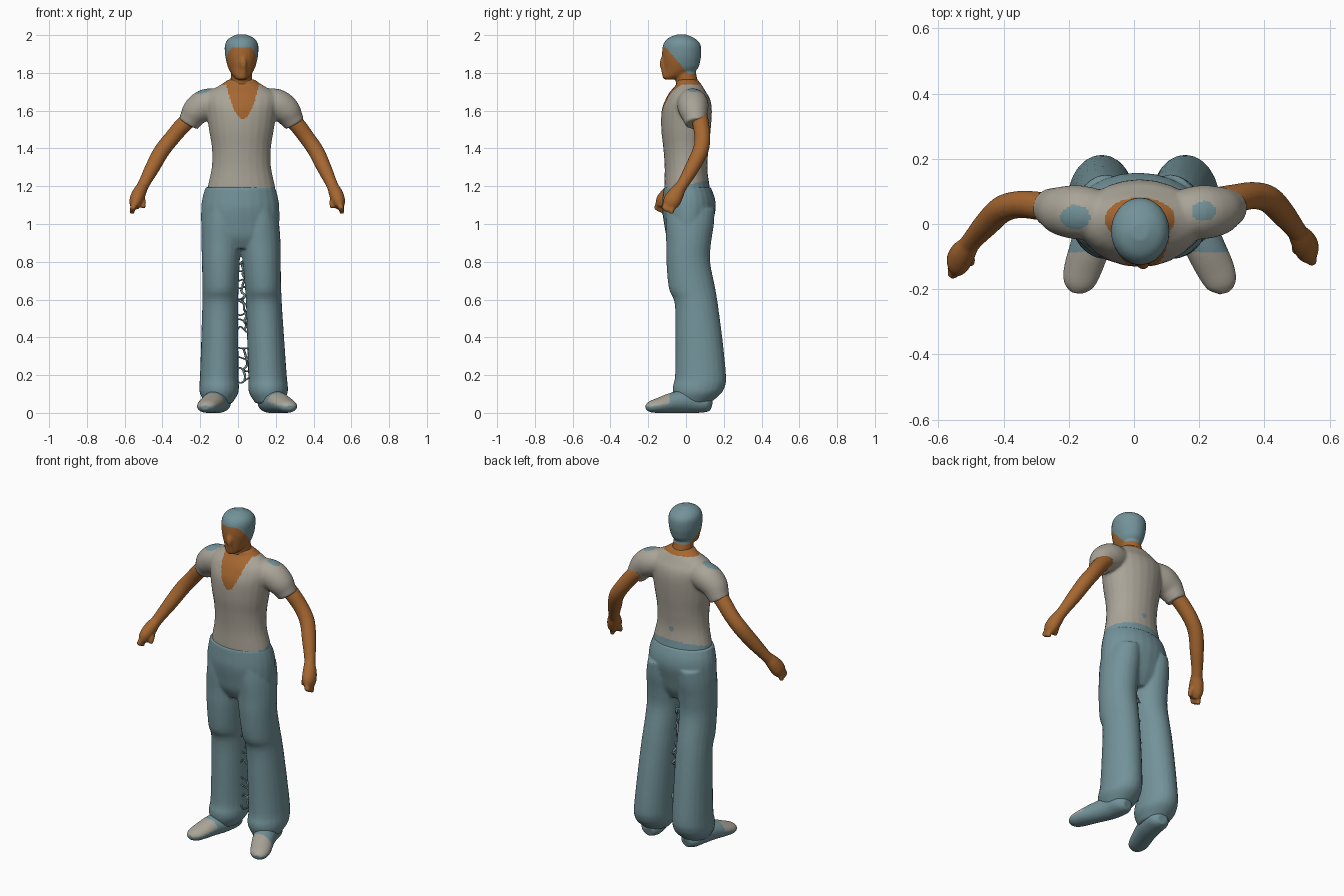
import bpy, bmesh, math, random
from mathutils import Vector

if "Cube" in bpy.data.objects:
    bpy.data.objects.remove(bpy.data.objects["Cube"])

X, Y, Z = Vector((1, 0, 0)), Vector((0, 1, 0)), Vector((0, 0, 1))
MID = 0.018  # body centre line


def material(name, color):
    m = bpy.data.materials.new(name)
    m.use_nodes = True
    m.diffuse_color = (*color, 1)
    m.node_tree.nodes["Principled BSDF"].inputs["Base Color"].default_value = (*color, 1)
    return m


MATS = [material("dusty_blue", (0.17, 0.29, 0.32)),
        material("warm_grey", (0.40, 0.37, 0.31)),
        material("skin_brown", (0.38, 0.135, 0.03))]
BLUE, GREY, SKIN = range(3)


def spline(rows, steps=4):
    """Catmull-Rom interpolation of cross-section rows."""
    out = []
    for i in range(len(rows) - 1):
        a, b, c, d = (rows[min(max(i + k, 0), len(rows) - 1)] for k in (-1, 0, 1, 2))
        for s in range(steps):
            t = s / steps
            out.append([q + 0.5 * t * (r - p + t * (2 * p - 5 * q + 4 * r - w + t * (3 * (q - r) + w - p)))
                        for p, q, r, w in zip(a, b, c, d)])
    return out + [list(rows[-1])]


def loft(bm, rows, ref=Y, axis=None, sides=24):
    """Closed tube through rows of x, y, z, half width, half depth."""
    rows = spline([r if len(r) == 5 else (*r, r[3]) for r in rows])
    pts = [Vector(r[:3]) for r in rows]
    rings = []
    for i, r in enumerate(rows):
        t = axis or (pts[min(i + 1, len(pts) - 1)] - pts[max(i - 1, 0)]).normalized()
        u = ref.cross(t).normalized()
        v = t.cross(u)
        rings.append([bm.verts.new(pts[i] + u * r[3] * math.cos(a) + v * r[4] * math.sin(a))
                      for a in (2 * math.pi * k / sides for k in range(sides))])
    for lo, hi in zip(rings, rings[1:]):
        for k in range(sides):
            j = (k + 1) % sides
            bm.faces.new((lo[k], lo[j], hi[j], hi[k]))
    bm.faces.new(rings[0][::-1])
    bm.faces.new(rings[-1])


def part(name, bm, rule, voxel=0.008, smooth=4):
    """Fuse the tubes into one smooth skin, then colour faces by rule."""
    bmesh.ops.recalc_face_normals(bm, faces=bm.faces)
    mesh = bpy.data.meshes.new(name)
    bm.to_mesh(mesh)
    bm.free()
    ob = bpy.data.objects.new(name, mesh)
    bpy.context.collection.objects.link(ob)
    if voxel:
        mod = ob.modifiers.new("fuse", "REMESH")
        mod.mode, mod.voxel_size = "VOXEL", voxel
        mod = ob.modifiers.new("soften", "SMOOTH")
        mod.factor, mod.iterations = 0.5, smooth
        bpy.context.view_layer.update()
        done = ob.evaluated_get(bpy.context.evaluated_depsgraph_get())
        mesh = bpy.data.meshes.new_from_object(done)
        ob.modifiers.clear()
        ob.data = mesh
    for v in mesh.vertices:
        v.co.z = max(v.co.z, 0)
    mesh.materials.clear()
    for m in MATS:
        mesh.materials.append(m)
    for p in mesh.polygons:
        p.use_smooth = True
        p.material_index = rule(p.center, p.normal)
    return ob


# Shirt: torso plus two short sleeves
bm = bmesh.new()
loft(bm, [(MID, cy, z, rx, ry) for z, cy, rx, ry in (
    (1.15, .01, .185, .125), (1.2, .005, .178, .12), (1.3, 0, .157, .113), (1.4, 0, .156, .12),
    (1.5, 0, .172, .131), (1.6, .004, .187, .133), (1.66, .01, .195, .118),
    (1.7, .01, .17, .095), (1.74, .015, .105, .066), (1.765, .005, .07, .055))], axis=Z)
for s in (-1, 1):
    loft(bm, [(MID + s * x, y, z, r) for x, y, z, r in (
        (.09, .025, 1.645, .07), (.18, .035, 1.634, .083), (.235, .04, 1.6, .077),
        (.264, .048, 1.56, .064), (.282, .052, 1.53, .056))])


def shirt_rule(c, n):
    if c.z < 1.205 + 0.25 * c.y:
        return BLUE
    if c.z > 1.738:
        return SKIN
    if c.y < 0 and c.z > 1.555 and abs(c.x - 0.025) < 0.09 * math.sqrt((c.z - 1.555) / 0.2):
        return SKIN  # open neckline
    for px, py, size in ((-.18, .02, .046), (.215, .04, .038)):  # shoulder patches
        if n.z > 0.3 and ((c.x - px) / size) ** 2 + ((c.y - py) / size / 0.8) ** 2 < 1:
            return BLUE
    if c.y > 0 and math.hypot(c.x - 0.02, c.z - 1.3) < 0.016:  # spot on the back
        return BLUE
    return GREY


part("shirt", bm, shirt_rule)

# Trousers: pelvis plus two flared legs
bm = bmesh.new()
loft(bm, [(.012, cy, z, rx, ry) for z, cy, rx, ry in (
    (.87, .01, .14, .08), (.93, .01, .195, .112), (1.0, .012, .207, .128),
    (1.08, .015, .207, .142), (1.14, .014, .2, .138), (1.195, .006, .184, .125))], axis=Z)
for s, top, bottom in ((-1, -.088, -.102), (1, .116, .166)):
    loft(bm, [(bottom + (top - bottom) * z, cy, z, rx, ry) for z, cy, rx, ry in (
        (.05, .04, .07, .085), (.1, .058, .1, .125), (.14, .068, .105, .138), (.2, .077, .102, .135),
        (.4, .068, .098, .124), (.58, .054, .095, .114), (.66, .032, .096, .123),
        (.8, .012, .1, .116), (.9, .014, .104, .119), (1.0, .02, .102, .128),
        (1.08, .024, .09, .128))], axis=Z)
part("trousers", bm, lambda c, n: BLUE)

# Shoes, splayed outward
for name, heel, splay in (("right_shoe", -.098, -.075), ("left_shoe", .163, .11)):
    bm = bmesh.new()
    loft(bm, [(heel + splay * f, y, z, w, h) for f, y, z, w, h in (
        (-.05, .135, .04, .03, .03), (0, .1, .048, .06, .047), (.15, .02, .06, .066, .062),
        (.45, -.06, .055, .062, .056), (.8, -.14, .04, .058, .041),
        (.97, -.187, .032, .046, .03), (1.03, -.212, .028, .018, .014))], ref=Z)
    part(name, bm, lambda c, n: GREY if n.z > 0.1 and c.y < -0.085 else BLUE, 0.006)

# Head with nose, chin and neck
bm = bmesh.new()
loft(bm, [(.019, cy, z, rx, ry) for z, cy, rx, ry in (
    (1.765, -.088, .025, .028), (1.785, -.058, .047, .062), (1.82, -.03, .068, .09),
    (1.86, -.025, .081, .1), (1.9, -.023, .088, .104), (1.95, -.022, .088, .099),
    (1.983, -.025, .067, .071), (2.003, -.025, .025, .025))], axis=Z)
loft(bm, [(.026, -.105, 1.9, .014), (.028, -.122, 1.855, .018), (.028, -.114, 1.82, .018),
          (.026, -.102, 1.78, .022)])
loft(bm, [(MID, .02, 1.68, .06), (MID, .005, 1.75, .058), (MID, -.01, 1.83, .054)])


def head_rule(c, n):
    face = c.z < 1.935 and c.y < -0.01 - 0.85 * (c.z - 1.82)
    return SKIN if c.z < 1.795 or face else BLUE


part("head", bm, head_rule, 0.007, 3)

# Arms with mitten hand, fingers and thumb
ARM = [(.225, .05, 1.58, .044), (.285, .055, 1.53, .044), (.35, .06, 1.455, .042),
       (.405, .045, 1.385, .042), (.452, 0, 1.3, .039), (.492, -.045, 1.225, .032),
       (.515, -.075, 1.18, .031)]
HAND = [(.505, -.065, 1.2, .03), (.525, -.09, 1.16, .037, .042), (.54, -.115, 1.12, .036, .046),
        (.546, -.13, 1.09, .024, .034)]
FINGERS = [[(.545, -.105 - d, 1.11, .016), (.558, -.115 - d, 1.08, .015), (.56, -.118 - d, 1.055 + d / 2, .011)]
           for d in (0, .02, .04)]
THUMB = [(.515, -.09, 1.14, .018), (.503, -.11, 1.115, .016), (.502, -.122, 1.085, .011)]


def to_left(row):
    x, y, z, *r = row
    t = (x - 0.235) / 0.32
    return (x + 0.03 - 0.04 * t, y + 0.02 + 0.02 * t, z, *r)


for name, place in (("right_arm", lambda r: (-r[0], *r[1:])), ("left_arm", to_left)):
    bm = bmesh.new()
    for tube in [ARM, HAND, THUMB] + FINGERS:
        loft(bm, [place(r) for r in tube], sides=16)
    part(name, bm, lambda c, n: SKIN, 0.006, 3)

# Ragged threads hanging between the legs
random.seed(4)
bm = bmesh.new()
for low, high, count in ((.17, .34, 6), (.44, .8, 16)):
    zs = [low + (high - low) * i / count for i in range(count + 1)]
    trunk = [(.02 + .025 * (1 - z) + random.uniform(-.012, .012), .05 + random.uniform(-.02, .02), z, .006)
             for z in zs]
    loft(bm, trunk, sides=6)
    for x, y, z, r in trunk[::2]:
        for end in (-.015, .075):
            loft(bm, [(x, y, z, .005), ((x + end) / 2, y, z + random.uniform(-.02, .02), .004),
                      (end, y, z + random.uniform(-.03, .03), .005)], sides=6)
part("threads", bm, lambda c, n: BLUE, voxel=0)
